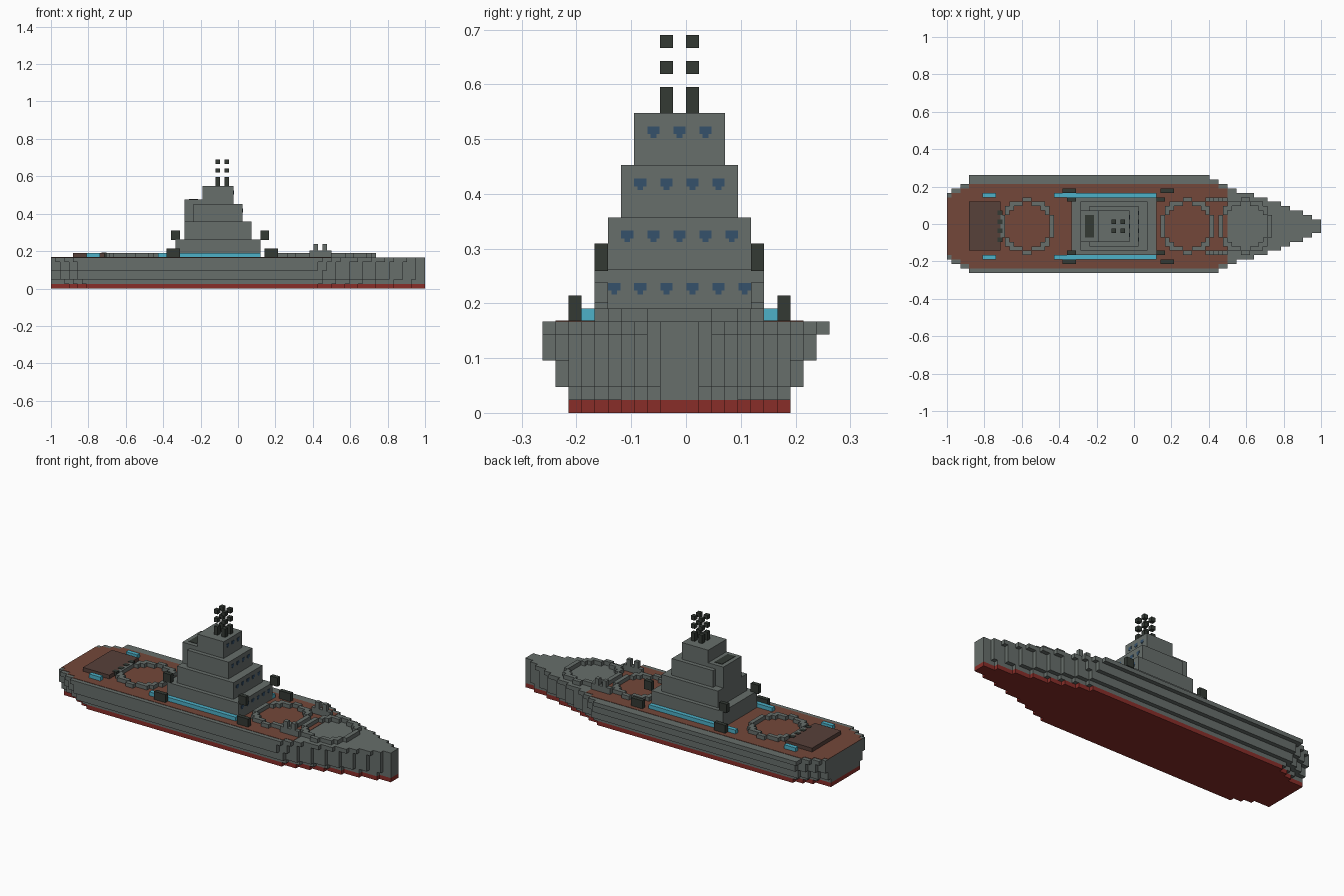
import bpy, bmesh, math

if "Cube" in bpy.data.objects:
    bpy.data.objects.remove(bpy.data.objects["Cube"], do_unlink=True)

V = 1 / 42  # one block


def material(name, rgb):
    m = bpy.data.materials.new(name)
    m.use_nodes = True
    m.diffuse_color = (*rgb, 1)
    b = m.node_tree.nodes["Principled BSDF"]
    b.inputs["Base Color"].default_value = (*rgb, 1)
    b.inputs["Roughness"].default_value = 0.8
    return m


GREY = material("hull grey", (0.135, 0.157, 0.147))
BROWN = material("deck brown", (0.175, 0.064, 0.042))
HATCH = material("hatch brown", (0.095, 0.052, 0.042))
RED = material("keel red", (0.25, 0.027, 0.022))
CYAN = material("boat cyan", (0.075, 0.44, 0.58))
DARK = material("gun dark grey", (0.033, 0.041, 0.034))
NAVY = material("window navy", (0.036, 0.082, 0.145))


def finish(name, bm, mat):
    bmesh.ops.recalc_face_normals(bm, faces=bm.faces)
    mesh = bpy.data.meshes.new(name)
    bm.to_mesh(mesh)
    bm.free()
    mesh.materials.append(mat)
    obj = bpy.data.objects.new(name, mesh)
    bpy.context.collection.objects.link(obj)
    return obj


def boxes(name, mat, spans):
    """Each span is x0, x1, y0, y1, z0, z1 in blocks."""
    bm = bmesh.new()
    for x0, x1, y0, y1, z0, z1 in spans:
        for v in bmesh.ops.create_cube(bm, size=1)["verts"]:
            v.co.x = (x1 if v.co.x > 0 else x0) * V
            v.co.y = (y1 if v.co.y > 0 else y0) * V
            v.co.z = (z1 if v.co.z > 0 else z0) * V
    return finish(name, bm, mat)


def deck_layer(name, mat, cap, bow, stern, z0, z1, clip=42):
    """Extrude a stepped plan; width drops one block at each bow or stern step."""
    steps = [(-42, cap - 3)] + [(stern + 2 * i, cap - 2 + i) for i in range(3)]
    w = cap
    for x in bow:
        if x >= clip:
            break
        w -= 1
        steps.append((x, w))
    ends = [s[0] for s in steps[1:]] + [clip]
    low, high = [], []
    for (x0, w), x1 in zip(steps, ends):
        low += [(x0, -w), (x1, -w)]
        high += [(x0, w - 1), (x1, w - 1)]
    bm = bmesh.new()
    face = bm.faces.new([bm.verts.new((x * V, y * V, z0 * V))
                         for x, y in low + high[::-1]])
    top = bmesh.ops.extrude_face_region(bm, geom=[face])["geom"]
    bmesh.ops.translate(bm, vec=(0, 0, (z1 - z0) * V),
                        verts=[g for g in top if isinstance(g, bmesh.types.BMVert)])
    return finish(name, bm, mat)


# Hull, stacked from keel to deck
TOP_BOW = [19, 21, 23, 27, 30, 33, 35, 38, 40]
deck_layer("keel", RED, 9, [18, 21, 24, 27, 31, 35, 39], -38, 0, 1)
deck_layer("hull_low", GREY, 9, [19, 22, 25, 28, 31, 35, 39], -39, 1, 2)
deck_layer("hull_middle", GREY, 10, [19, 22, 25, 28, 31, 34, 37, 40], -40, 2, 4)
deck_layer("hull_upper", GREY, 11, [18, 20, 22, 25, 28, 31, 34, 37, 40], -40, 4, 6)
deck_layer("hull_rim", GREY, 11, TOP_BOW, -41, 6, 7)
boxes("rim_ledge", GREY, [(-37, 17, 10, 11, 6, 7)])

# Planked deck, thin plate inside the rim
deck_layer("deck_planking", BROWN, 10, TOP_BOW, -41, 7, 7.08, clip=21)

# Tower stages with forward windows
stages = [(-14, 5, 7, 7, 11), (-12, 3, 6, 11, 15),
          (-10, 1, 5, 15, 19), (-8, -1, 4, 19, 23)]
boxes("tower", GREY, [(x0, x1, -w, w - 1, z0, z1) for x0, x1, w, z0, z1 in stages])
panes = []
for x0, x1, w, z0, z1 in stages:
    for y in range(1 - w, w - 2, 2):
        panes.append((x1 - 0.02, x1 + 0.08, y + 0.03, y + 0.97, z0 + 2.38, z0 + 2.98))
        panes.append((x1 - 0.02, x1 + 0.08, y + 0.28, y + 0.72, z0 + 2.1, z0 + 2.38))
boxes("tower_windows", NAVY, panes)

# Funnel behind the tower
boxes("funnel", GREY, [(-12, -8, -4, 3, 15, 20)])
boxes("funnel_opening", DARK, [(-11, -9, -3, 2, 19.9, 20.1)])

# Mast lights: posts with floating blocks above
boxes("mast_lights", DARK, [(x, x + 1, y, y + 1, z0, z1) for x in (-5, -3)
                            for y in (-2, 0) for z0, z1 in ((23, 25), (26, 27), (28, 29))])

# Gun boxes on the tower corners and on the deck
boxes("tower_guns", DARK, [(x, x + 2, y, y + 1, 10.9, 13)
                           for x in (-15, 5) for y in (-7, 5)])
boxes("deck_guns", DARK, [(x, x + 3, y, y + 1, 7, 9)
                          for x in (-16, 6) for y in (-9, 7)])

# Side boats
boxes("side_boats", CYAN, [(x0, x1, y, y + 1, 7, 8)
                           for x0, x1 in ((-18, 5), (-34, -31)) for y in (-8, 6)])

# Stern hatch with its row of cleats
boxes("stern_hatch", HATCH, [(-37, -30, -6, 5, 7, 8)])
boxes("stern_cleats", DARK, [(-30.6, -29.5, y, y + 1, 7, 8.1) for y in (-4, -2, 0, 2)])


# Turret rings, one block thick
def ring(name, cx):
    cells = []
    for x in range(cx - 7, cx + 7):
        for y in range(-8, 8):
            d = math.hypot(x + 0.5 - cx, y + 1)
            if 5.15 < d < 6.15:
                cells.append((x, x + 1, y, y + 1, 7, 8))
    boxes(name, GREY, cells)


for name, cx in (("aft_ring", -24), ("forward_ring", 12), ("bow_ring", 25)):
    ring(name, cx)
boxes("aft_ring_step", GREY, [(-19, -18, -3, 2, 7, 8)])

# Winch blocks beside the forward rings
winches = []
for y in (-7, 5):
    winches.append((16, 21, y, y + 1, 7, 8.5))
    winches += [(x, x + 1, y, y + 1, 8, 10) for x in (17, 19)]
boxes("winches", GREY, winches)
